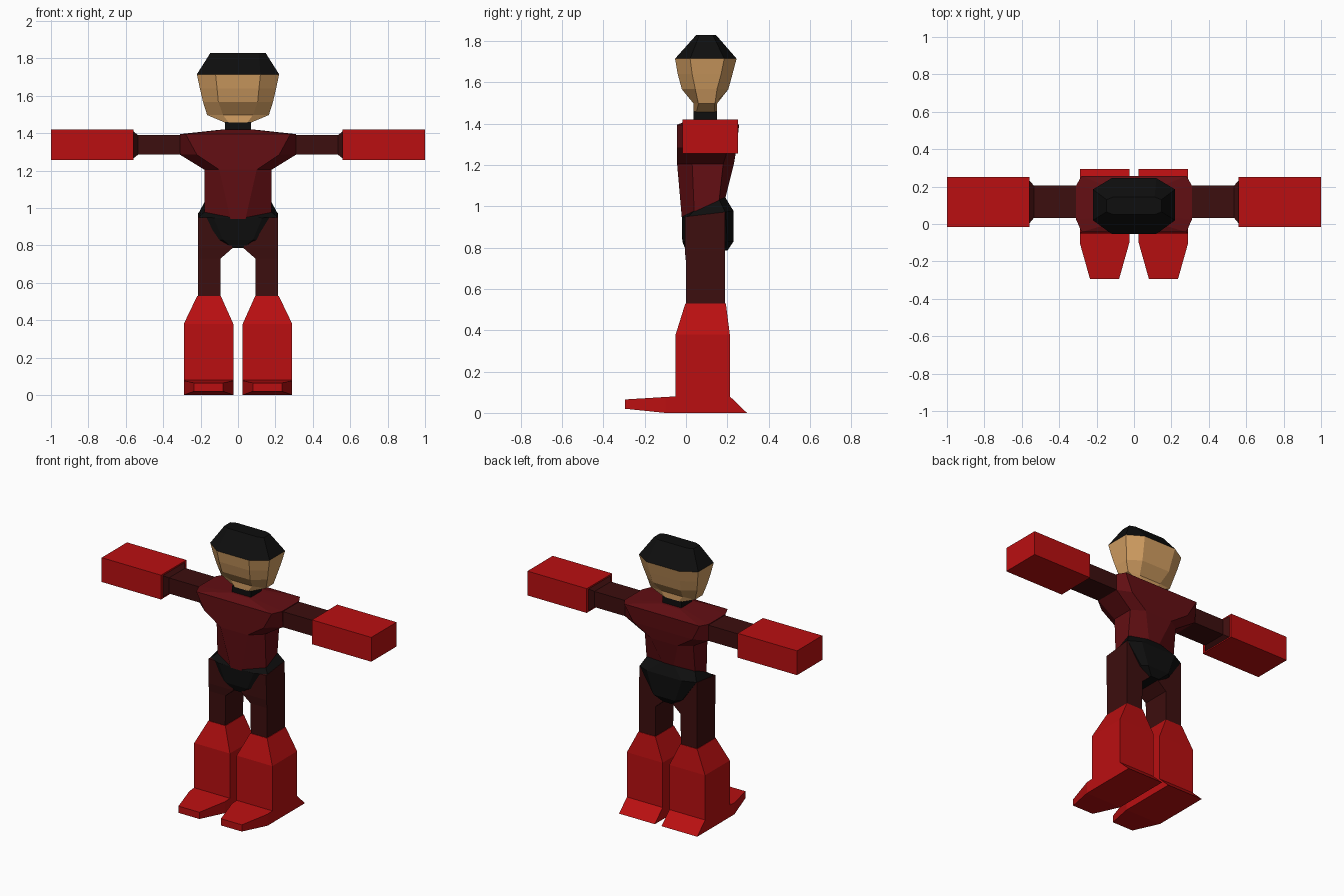
import bpy, bmesh


def material(name, rgb):
    m = bpy.data.materials.new(name)
    m.diffuse_color = (*rgb, 1)
    return m


RED = material("bright red", (0.49, 0.0048, 0.0055))
MAROON = material("maroon", (0.125, 0.0046, 0.0065))
BROWN = material("dark red brown", (0.046, 0.0044, 0.0044))
BLACK = material("black", (0.0044, 0.0044, 0.0044))
SKIN = material("skin", (0.66, 0.35, 0.125))


def loft(name, rings, mat, mirror=False):
    """Skin a list of equal-length point rings and cap both ends."""
    bm = bmesh.new()
    loops = [[bm.verts.new(p) for p in ring] for ring in rings]
    n = len(loops[0])
    for a, b in zip(loops, loops[1:]):
        for i in range(n):
            j = (i + 1) % n
            bm.faces.new((a[i], a[j], b[j], b[i]))
    bm.faces.new(loops[0])
    bm.faces.new(loops[-1])
    bmesh.ops.recalc_face_normals(bm, faces=bm.faces)
    me = bpy.data.meshes.new(name)
    bm.to_mesh(me)
    bm.free()
    me.materials.append(mat)
    ob = bpy.data.objects.new(name, me)
    bpy.context.collection.objects.link(ob)
    if mirror:
        ob.modifiers.new("mirror", "MIRROR").use_mirror_merge = False
    return ob


def octagon(z, hx, fx, y0, y1, s0, s1, tilt=0.0):
    """Eight-sided ring: half width hx, flat front half width fx, side flats s0..s1."""
    pts = [(-fx, y0), (fx, y0), (hx, s0), (hx, s1),
           (fx, y1), (-fx, y1), (-hx, s1), (-hx, s0)]
    return [(x, y, z + tilt * y) for x, y in pts]


def rect_z(z, x0, x1, y0, y1, tilt=0.0):
    return [(x, y, z + tilt * y) for x, y in ((x0, y0), (x1, y0), (x1, y1), (x0, y1))]


def rect_x(x, y0, y1, z0, z1):
    return [(x, y0, z0), (x, y1, z0), (x, y1, z1), (x, y0, z1)]


def rect_y(y, x0, x1, z0, z1):
    return [(x0, y, z0), (x1, y, z0), (x1, y, z1), (x0, y, z1)]


# Head: face and hair meet at one level
brow = octagon(1.715, 0.22, 0.12, -0.053, 0.245, 0.02, 0.185)
loft("face", [
    octagon(1.457, 0.07, 0.05, 0.037, 0.15, 0.05, 0.14),
    octagon(1.497, 0.165, 0.08, 0.037, 0.15, 0.06, 0.14),
    octagon(1.567, 0.187, 0.105, -0.02, 0.205, 0.045, 0.15),
    octagon(1.64, 0.204, 0.112, -0.04, 0.225, 0.03, 0.17),
    brow], SKIN)
loft("hair", [brow, octagon(1.83, 0.147, 0.11, 0.05, 0.145, 0.065, 0.13)], BLACK)
loft("neck", [rect_z(z, -0.07, 0.07, 0.037, 0.15) for z in (1.39, 1.46)], BLACK)

# Torso with a hem that rises toward the back
loft("torso", [
    octagon(1.42, 0.08, 0.07, 0.02, 0.17, 0.04, 0.15),
    octagon(1.395, 0.31, 0.28, -0.043, 0.257, 0.025, 0.205),
    octagon(1.285, 0.31, 0.22, -0.043, 0.245, 0.035, 0.205),
    octagon(1.205, 0.18, 0.10, -0.043, 0.232, 0.03, 0.18),
    octagon(0.95, 0.18, 0.04, -0.02, 0.19, 0.04, 0.16, 0.46)], MAROON)

# Hips: narrow toward the crotch so the thighs show beside them
loft("hips", [
    octagon(0.96, 0.178, 0.04, -0.018, 0.188, 0.04, 0.16, 0.46),
    octagon(0.95, 0.211, 0.13, -0.02, 0.23, 0.01, 0.19, 0.12),
    octagon(0.83, 0.11, 0.08, -0.018, 0.23, 0.0, 0.20),
    octagon(0.785, 0.05, 0.03, 0.0, 0.20, 0.03, 0.17)], BLACK)

# Legs
loft("leg", [
    rect_z(0.52, 0.095, 0.215, 0.0, 0.19),
    rect_z(0.73, 0.093, 0.215, 0.0, 0.19),
    rect_z(0.785, 0.03, 0.215, -0.006, 0.19),
    rect_z(0.95, 0.06, 0.213, -0.006, 0.19, 0.12)], BROWN, True)

# Boots: flared shaft with heel spur, then a wedge toe
loft("boot", [
    rect_z(0.53, 0.092, 0.218, -0.003, 0.193),
    rect_z(0.38, 0.025, 0.29, -0.05, 0.212),
    rect_z(0.08, 0.025, 0.29, -0.05, 0.212),
    rect_z(0.0, 0.025, 0.29, -0.05, 0.295)], RED, True)
loft("boot_toe", [
    rect_y(-0.05, 0.025, 0.29, 0.0, 0.08),
    rect_y(-0.10, 0.025, 0.29, 0.0, 0.077),
    rect_y(-0.295, 0.08, 0.235, 0.02, 0.065)], RED, True)

# Arms with a short flare into the gloves
loft("arm", [
    rect_x(0.28, 0.033, 0.205, 1.285, 1.39),
    rect_x(0.535, 0.033, 0.205, 1.285, 1.39),
    rect_x(0.562, 0.0, 0.236, 1.263, 1.412)], BROWN, True)
loft("glove", [
    rect_x(0.56, -0.016, 0.252, 1.257, 1.42),
    rect_x(1.0, -0.016, 0.252, 1.257, 1.42)], RED, True)
